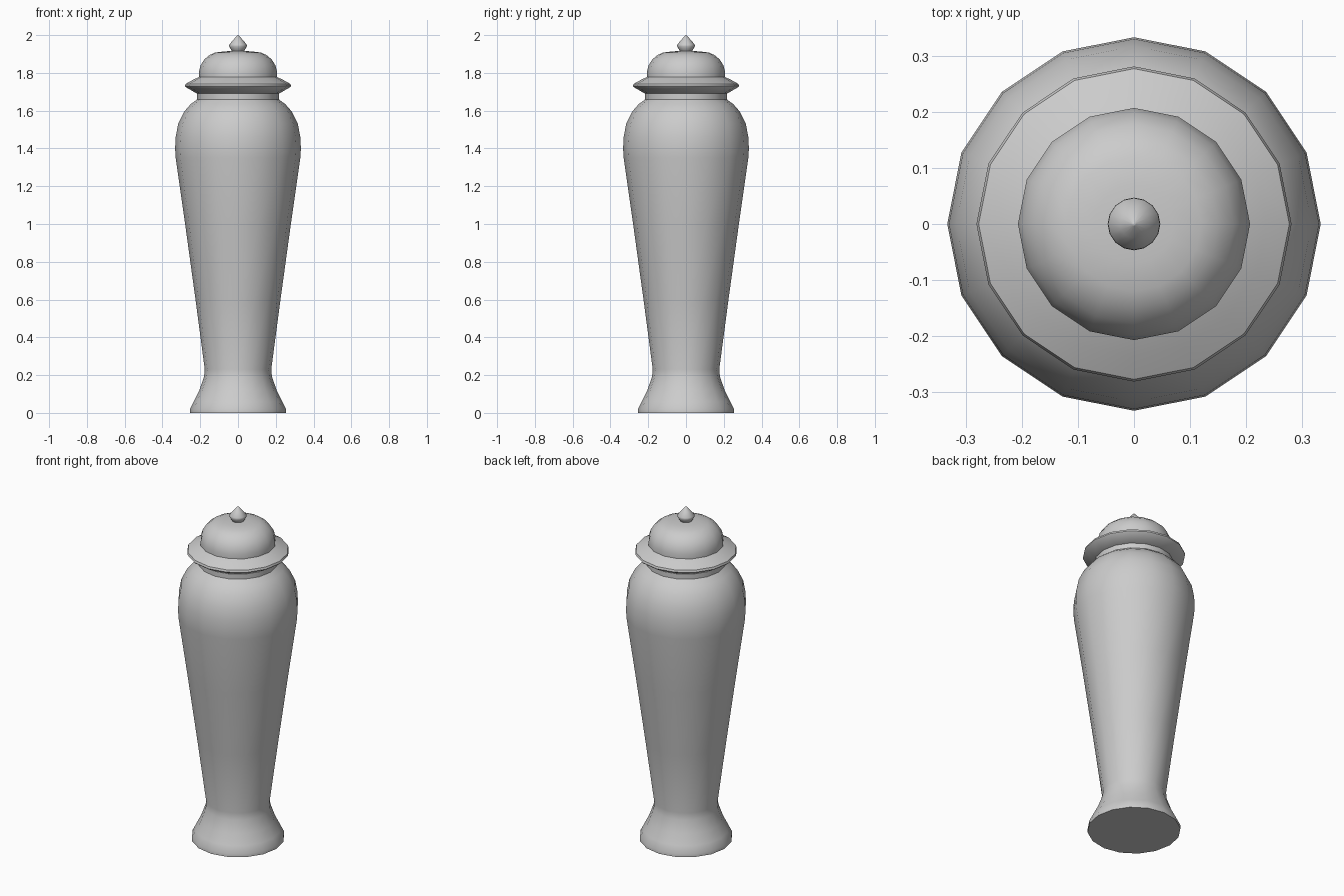
import bpy
import bmesh
from math import cos, sin, pi, radians

cube = bpy.data.objects.get("Cube")
if cube:
    bpy.data.objects.remove(cube, do_unlink=True)

SIDES = 16

grey = bpy.data.materials.new("plain grey")
grey.use_nodes = True
colour = (0.6, 0.6, 0.6, 1)
grey.diffuse_color = colour
grey.node_tree.nodes["Principled BSDF"].inputs["Base Color"].default_value = colour


def lathe(name, profile, angle=40):
    """Turn a (radius, height) profile around z; zero radius makes a tip."""
    bm = bmesh.new()
    rings = []
    for r, z in profile:
        if r == 0:
            rings.append([bm.verts.new((0, 0, z))] * SIDES)
        else:
            rings.append([bm.verts.new((r * cos(2 * pi * i / SIDES),
                                        r * sin(2 * pi * i / SIDES), z))
                          for i in range(SIDES)])
    for low, high in zip(rings, rings[1:]):
        for i in range(SIDES):
            j = (i + 1) % SIDES
            corners = [low[i], low[j], high[j], high[i]]
            bm.faces.new(list(dict.fromkeys(corners)))
    # Flat caps on open ends
    if profile[0][0]:
        bm.faces.new(rings[0][::-1])
    if profile[-1][0]:
        bm.faces.new(rings[-1])
    bmesh.ops.recalc_face_normals(bm, faces=bm.faces)
    mesh = bpy.data.meshes.new(name)
    bm.to_mesh(mesh)
    bm.free()
    mesh.materials.append(grey)
    obj = bpy.data.objects.new(name, mesh)
    bpy.context.collection.objects.link(obj)
    bpy.ops.object.select_all(action='DESELECT')
    obj.select_set(True)
    bpy.context.view_layer.objects.active = obj
    bpy.ops.object.shade_smooth_by_angle(angle=radians(angle))
    return obj


# Flared foot, tapering body, rounded shoulder and short neck
lathe("vase_body", [
    (0.255, 0), (0.255, 0.02), (0.235, 0.06), (0.205, 0.12), (0.18, 0.19),
    (0.176, 0.23), (0.225, 0.6), (0.28, 1), (0.33, 1.35), (0.333, 1.4),
    (0.33, 1.46), (0.317, 1.53), (0.285, 1.595), (0.25, 1.635),
    (0.222, 1.655), (0.217, 1.66), (0.217, 1.695)])

# Lid with a sharp brim and a domed top
lathe("lid", [
    (0.217, 1.69), (0.277, 1.725), (0.281, 1.73), (0.277, 1.742),
    (0.235, 1.765), (0.207, 1.778), (0.207, 1.805), (0.198, 1.84),
    (0.178, 1.872), (0.15, 1.895), (0.12, 1.908), (0.07, 1.914), (0.03, 1.916)])

# Pointed knob on the lid
lathe("finial", [
    (0.03, 1.912), (0.038, 1.925), (0.047, 1.94), (0.046, 1.95),
    (0.025, 1.975), (0.004, 1.998), (0, 2)], 50)
